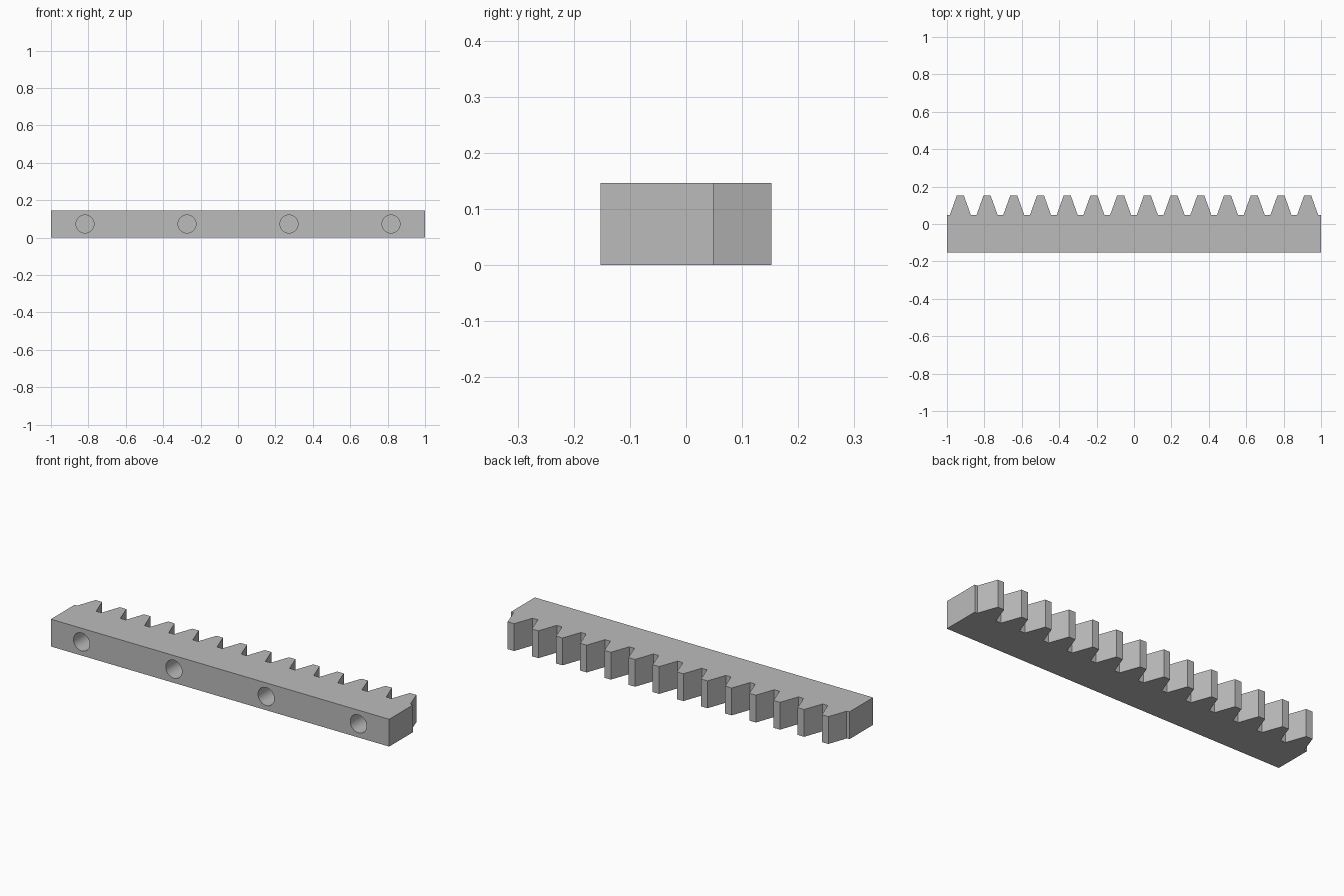
import bpy, bmesh, math
from mathutils import Matrix, Vector

if "Cube" in bpy.data.objects:
    bpy.data.objects.remove(bpy.data.objects["Cube"], do_unlink=True)

HEIGHT = 0.146
FRONT, ROOT, TIP = -0.152, 0.049, 0.152
TEETH = 14
PITCH = 2 / TEETH
BASE_HALF, TIP_HALF = 0.056, 0.019
HOLE_RADIUS, HOLE_DEPTH = 0.048, 0.15
HOLE_SPACING = 6 / 11


def make_object(name, bm):
    bmesh.ops.recalc_face_normals(bm, faces=bm.faces[:])
    mesh = bpy.data.meshes.new(name)
    bm.to_mesh(mesh)
    bm.free()
    obj = bpy.data.objects.new(name, mesh)
    bpy.context.collection.objects.link(obj)
    return obj


# Plain grey metal
COLOUR = (0.5, 0.5, 0.5, 1)
steel = bpy.data.materials.new("grey steel")
steel.use_nodes = True
steel.diffuse_color = COLOUR
steel.node_tree.nodes["Principled BSDF"].inputs["Base Color"].default_value = COLOUR

# Rack profile: straight front, trapezoid teeth along the back
profile = [(1, FRONT), (1, ROOT)]
for i in reversed(range(TEETH)):
    x = -1 + (i + 0.5) * PITCH
    profile += [(x + BASE_HALF, ROOT), (x + TIP_HALF, TIP),
                (x - TIP_HALF, TIP), (x - BASE_HALF, ROOT)]
profile += [(-1, ROOT), (-1, FRONT)]

bm = bmesh.new()
face = bm.faces.new([bm.verts.new((x, y, 0)) for x, y in profile])
extruded = bmesh.ops.extrude_face_region(bm, geom=[face])
bmesh.ops.translate(bm, vec=Vector((0, 0, HEIGHT)),
                    verts=[v for v in extruded["geom"] if isinstance(v, bmesh.types.BMVert)])
rack = make_object("toothed_rack", bm)
rack.data.materials.append(steel)

# Four blind mounting holes drilled into the front
bm = bmesh.new()
for i in range(4):
    place = Matrix.Translation(((i - 1.5) * HOLE_SPACING, FRONT, HEIGHT / 2))
    bmesh.ops.create_cone(bm, cap_ends=True, segments=40, radius1=HOLE_RADIUS,
                          radius2=HOLE_RADIUS, depth=2 * HOLE_DEPTH,
                          matrix=place @ Matrix.Rotation(math.pi / 2, 4, "X"))
drill = make_object("hole_cutter", bm)
drill.data.materials.append(steel)
drill.hide_render = True

cut = rack.modifiers.new("mounting_holes", "BOOLEAN")
cut.operation = "DIFFERENCE"
cut.solver = "EXACT"
cut.object = drill

# Apply the cut, drop the cutter and smooth only the hole walls
bpy.ops.object.select_all(action="DESELECT")
rack.select_set(True)
bpy.context.view_layer.objects.active = rack
bpy.ops.object.modifier_apply(modifier=cut.name)
bpy.data.objects.remove(drill, do_unlink=True)
bpy.ops.object.shade_smooth_by_angle(angle=math.radians(15))
